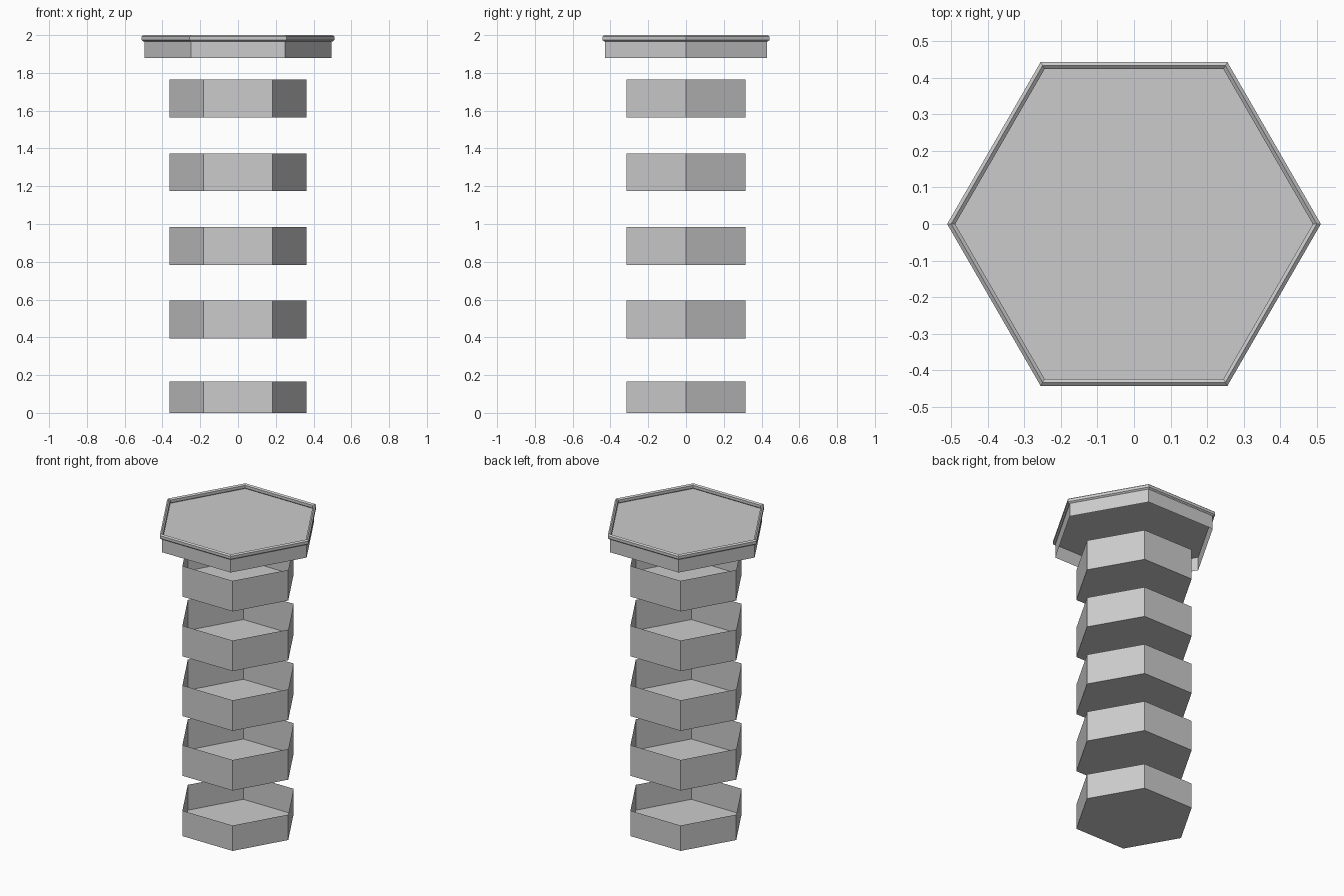
import bpy, bmesh
from math import cos, sin, pi

if "Cube" in bpy.data.objects:
    bpy.data.objects.remove(bpy.data.objects["Cube"])


def hexagon(bm, radius, z):
    return [bm.verts.new((radius * cos(i * pi / 3), radius * sin(i * pi / 3), z))
            for i in range(6)]


def bridge(bm, lower, upper):
    for i in range(6):
        j = (i + 1) % 6
        bm.faces.new((lower[i], lower[j], upper[j], upper[i]))


def finish(bm, name):
    mesh = bpy.data.meshes.new(name)
    bm.to_mesh(mesh)
    bm.free()
    obj = bpy.data.objects.new(name, mesh)
    bpy.context.collection.objects.link(obj)
    return obj


def open_box(name, radius, z_floor, z_open):
    """Thin hexagonal shell: closed at z_floor, open at z_open."""
    bm = bmesh.new()
    floor = hexagon(bm, radius, z_floor)
    edge = hexagon(bm, radius, z_open)
    if z_floor < z_open:
        bm.faces.new(floor[::-1])
        bridge(bm, floor, edge)
    else:
        bm.faces.new(floor)
        bridge(bm, edge, floor)
    return finish(bm, name)


# Stack of open hexagonal trays
TRAY_R = 0.363
open_box("tray_1", TRAY_R, 0.0, 0.166)
for n in range(4):
    z = 0.394 + 0.39 * n
    open_box(f"tray_{n + 2}", TRAY_R, z, z + 0.2)

# Lid: flat top with a skirt, open underneath
open_box("lid", 0.496, 1.968, 1.88)

# Raised rim around the lid, with a six-sided cross-section
section = [(0.500, 1.966), (0.511, 1.974), (0.511, 1.992),
           (0.500, 2.000), (0.489, 1.992), (0.489, 1.974)]
bm = bmesh.new()
rings = [hexagon(bm, r, z) for r, z in section]
for k in range(len(rings)):
    bridge(bm, rings[k], rings[(k + 1) % len(rings)])
finish(bm, "lid_rim")
